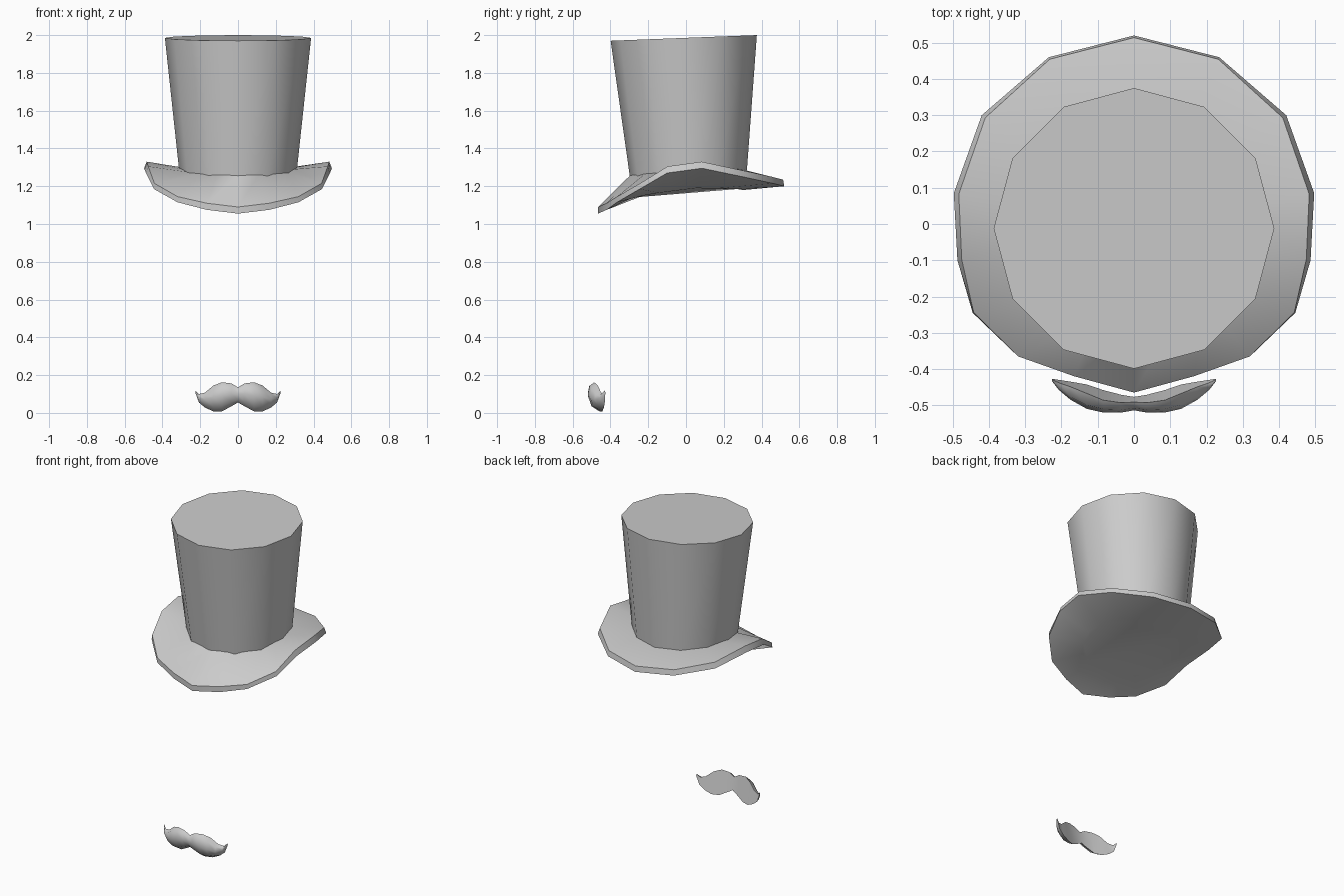
import bpy, bmesh
from math import sin, cos, pi, radians, hypot

cube = bpy.data.objects.get("Cube")
if cube:
    bpy.data.objects.remove(cube, do_unlink=True)

grey = bpy.data.materials.new("plain grey")
grey.use_nodes = True
colour = (0.6, 0.6, 0.6, 1)
grey.diffuse_color = colour
grey.node_tree.nodes["Principled BSDF"].inputs["Base Color"].default_value = colour


def loft(name, rings, angle):
    """Skin a stack of equal closed rings, cap both ends, smooth by angle."""
    bm = bmesh.new()
    loops = [[bm.verts.new(p) for p in ring] for ring in rings]
    for a, b in zip(loops, loops[1:]):
        n = len(a)
        for i in range(n):
            j = (i + 1) % n
            bm.faces.new((a[i], a[j], b[j], b[i]))
    bm.faces.new(loops[0])
    bm.faces.new(loops[-1])
    bmesh.ops.recalc_face_normals(bm, faces=bm.faces)
    mesh = bpy.data.meshes.new(name)
    bm.to_mesh(mesh)
    bm.free()
    mesh.materials.append(grey)
    obj = bpy.data.objects.new(name, mesh)
    bpy.context.collection.objects.link(obj)
    bpy.ops.object.select_all(action='DESELECT')
    obj.select_set(True)
    bpy.context.view_layer.objects.active = obj
    bpy.ops.object.shade_smooth_by_angle(angle=radians(angle))
    return obj


def crown_ring(radius, y, z, tilt):
    ring = []
    for i in range(12):
        a = i * pi / 6
        ring.append((radius * cos(a), y + radius * sin(a), z + tilt * sin(a)))
    return ring


# Crown: tapered twelve-sided tube with a slightly tilted top
loft("hat_crown", [crown_ring(0.308, 0.013, 1.25, 0.015),
                   crown_ring(0.387, -0.012, 1.985, 0.015)], 40)

# Brim half outline, front to back:
# x, y, lower edge z, upper edge z, lip inset, inner top z, inner underside z
brim = [
    (0.0, -0.465, 1.055, 1.09, 0.0, 1.26, 1.14),
    (0.165, -0.42, 1.075, 1.11, 0.0, 1.26, 1.14),
    (0.32, -0.365, 1.115, 1.145, 0.0, 1.265, 1.15),
    (0.445, -0.245, 1.185, 1.215, 0.003, 1.275, 1.165),
    (0.487, -0.10, 1.27, 1.305, 0.012, 1.29, 1.185),
    (0.497, 0.085, 1.295, 1.33, 0.014, 1.30, 1.19),
    (0.42, 0.30, 1.25, 1.285, 0.012, 1.295, 1.19),
    (0.235, 0.46, 1.215, 1.25, 0.006, 1.29, 1.185),
    (0.0, 0.52, 1.20, 1.235, 0.006, 1.285, 1.18),
]
brim += [(-p[0],) + p[1:] for p in brim[-2:0:-1]]
under, low, high, inner = [], [], [], []
for x, y, z_low, z_high, lip, z_in, z_under in brim:
    r = hypot(x, y)
    k = 0.303 / r
    s = 1 - lip / r
    under.append((x * k, y * k, z_under))
    low.append((x, y, z_low))
    high.append((x * s, y * s, z_high))
    inner.append((x * k, y * k + 0.01, z_in))
loft("hat_brim", [under, low, high, inner], 40)

# Moustache sections for one side: x, bottom z, top z, front y, back y
half = [
    (0.0, 0.055, 0.135, -0.514, -0.484),
    (0.035, 0.035, 0.156, -0.52, -0.482),
    (0.085, 0.008, 0.162, -0.52, -0.472),
    (0.13, 0.008, 0.145, -0.51, -0.455),
    (0.175, 0.028, 0.107, -0.485, -0.442),
    (0.207, 0.055, 0.10, -0.458, -0.434),
    (0.226, 0.107, 0.118, -0.434, -0.428),
]
stations = [(-p[0],) + p[1:] for p in half[:0:-1]] + half
rings = []
for x, z0, z1, front, back in stations:
    h = z1 - z0
    lean = h * 0.09
    depth = back - front
    rings.append([
        (x, back - lean, z1),
        (x, front + depth * 0.2, z0 + h * 0.88),
        (x, front, z0 + h * 0.55),
        (x, front + depth * 0.4, z0 + h * 0.18),
        (x, back + lean, z0),
        (x, back, z0 + h * 0.5),
    ])
loft("moustache", rings, 60)
